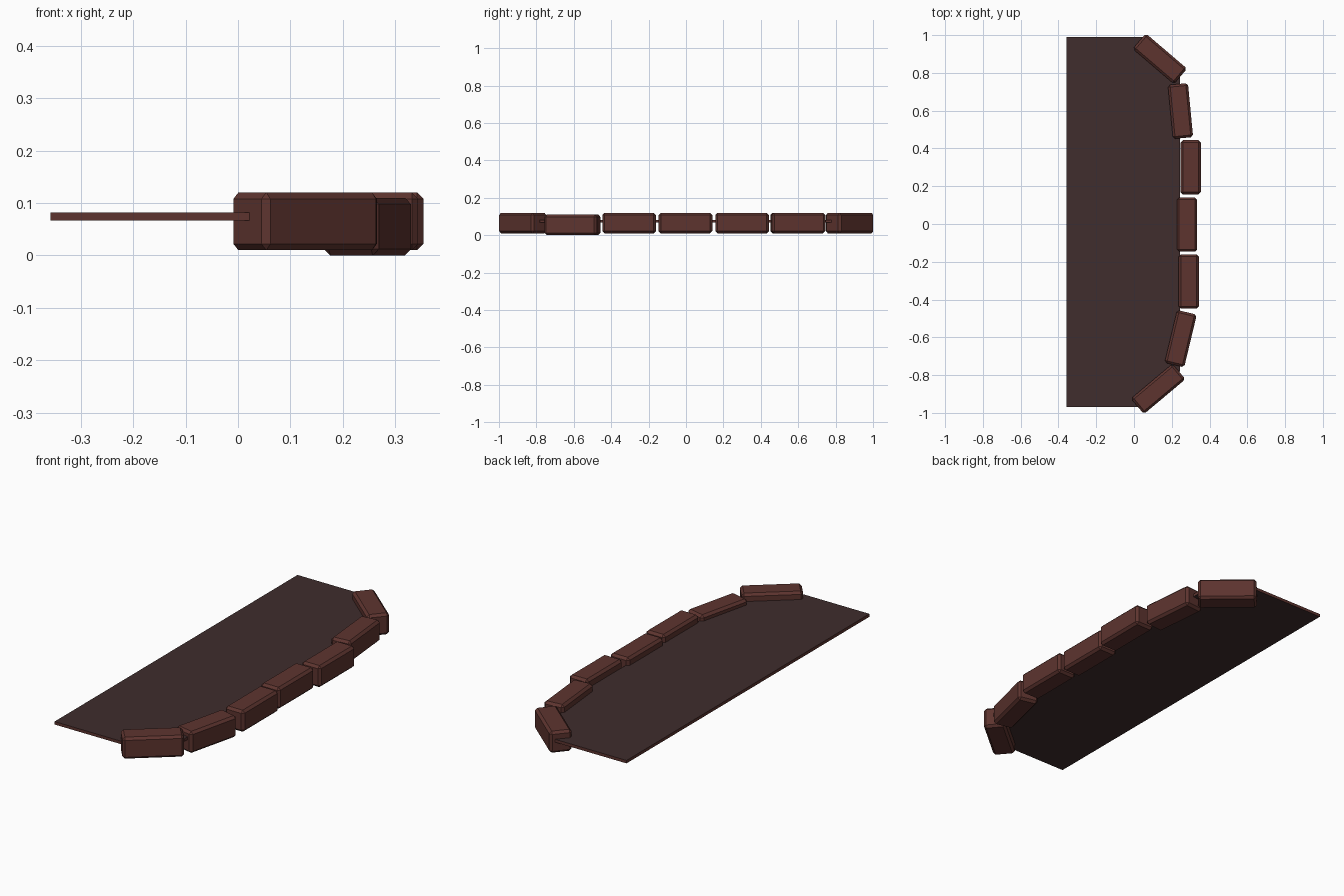
import bpy, bmesh, math
from mathutils import Matrix

if "Cube" in bpy.data.objects:
    bpy.data.objects.remove(bpy.data.objects["Cube"])


def material(name, rgb):
    m = bpy.data.materials.new(name)
    m.diffuse_color = (*rgb, 1)
    m.use_nodes = True
    m.node_tree.nodes["Principled BSDF"].inputs["Base Color"].default_value = m.diffuse_color
    return m


def finish(bm, name, mats):
    bmesh.ops.recalc_face_normals(bm, faces=bm.faces)
    me = bpy.data.meshes.new(name)
    bm.to_mesh(me)
    bm.free()
    for m in mats:
        me.materials.append(m)
    ob = bpy.data.objects.new(name, me)
    bpy.context.collection.objects.link(ob)
    return ob


brick_red = material("brick_red", (0.11, 0.034, 0.028))
slab_dark = material("slab_dark", (0.05, 0.026, 0.026))

# Chamfered border bricks: x, y, centre z, turn in degrees
bricks = [
    (0.137, 0.875, 0.065, 49.5),
    (0.246, 0.598, 0.065, 5.5),
    (0.300, 0.300, 0.065, 0),
    (0.281, -0.003, 0.065, 0),
    (0.290, -0.304, 0.065, 0),
    (0.247, -0.607, 0.055, -13.5),
    (0.128, -0.873, 0.065, -50),
]
for i, (x, y, z, turn) in enumerate(bricks):
    bm = bmesh.new()
    bmesh.ops.create_cube(bm, size=1, matrix=Matrix.Diagonal((0.107, 0.287, 0.11, 1)))
    bmesh.ops.bevel(bm, geom=bm.edges[:], offset=0.012, segments=1, affect='EDGES')
    ob = finish(bm, f"border_brick_{i + 1}", [brick_red])
    ob.location = (x, y, z)
    ob.rotation_euler.z = math.radians(turn)

# Thin slab filling the area inside the border
outline = [(-0.357, -0.97), (0.028, -0.97), (0.243, -0.78),
           (0.243, 0.78), (0.05, 0.99), (-0.357, 0.99)]
bm = bmesh.new()
base = bm.faces.new([bm.verts.new((x, y, 0.067)) for x, y in outline])
res = bmesh.ops.extrude_face_region(bm, geom=[base], use_keep_orig=True)
top = [v for v in res["geom"] if isinstance(v, bmesh.types.BMVert)]
bmesh.ops.translate(bm, verts=top, vec=(0, 0, 0.015))
bm.normal_update()
for f in bm.faces:
    f.material_index = 0 if abs(f.normal.z) > 0.5 else 1
finish(bm, "ground_slab", [slab_dark, brick_red])
